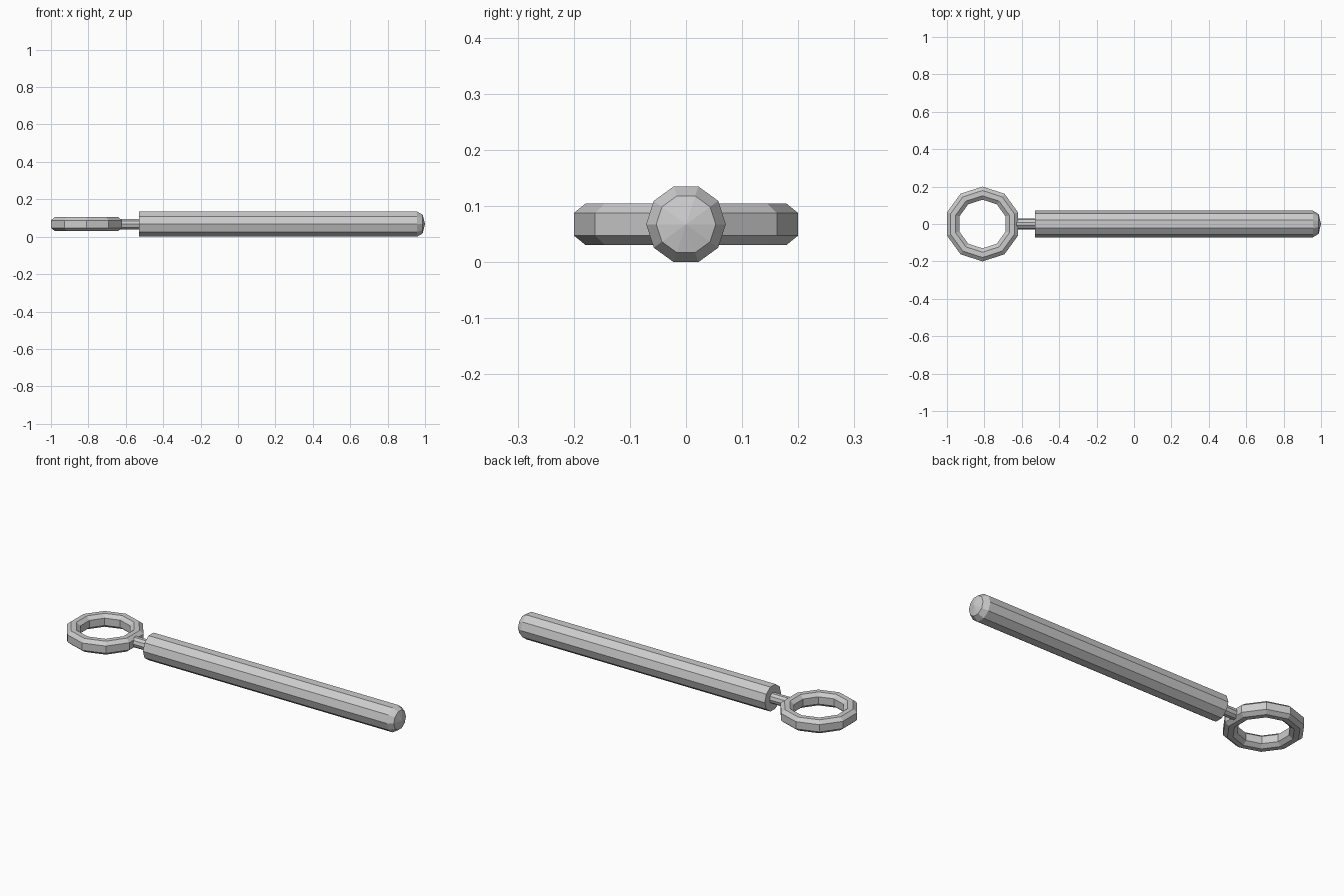
import bpy, math

if "Cube" in bpy.data.objects:
    bpy.data.objects.remove(bpy.data.objects["Cube"])

SIDES = 10
ZC = 0.0675  # height of the long axis


def make_object(name, verts, faces):
    mesh = bpy.data.meshes.new(name)
    mesh.from_pydata(verts, [], faces)
    mesh.validate()
    obj = bpy.data.objects.new(name, mesh)
    bpy.context.collection.objects.link(obj)
    return obj


def lathe_x(name, profile):
    """Revolve (x, radius) points around the long axis; ends close to a point."""
    verts, faces = [], []
    for x, r in profile:
        for i in range(SIDES):
            a = 2 * math.pi * i / SIDES
            verts.append((x, r * math.cos(a), ZC + r * math.sin(a)))
    for k in range(len(profile) - 1):
        for i in range(SIDES):
            j = (i + 1) % SIDES
            b, t = k * SIDES, (k + 1) * SIDES
            faces.append((b + i, b + j, t + j, t + i))
    # end fans
    start, end = len(verts), len(verts) + 1
    verts += [(profile[0][0], 0, ZC), (1.0 if name == "handle" else profile[-1][0], 0, ZC)]
    last = (len(profile) - 1) * SIDES
    for i in range(SIDES):
        j = (i + 1) % SIDES
        faces.append((start, j, i))
        faces.append((end, last + i, last + j))
    return make_object(name, verts, faces)


# handle with a chamfered, slightly domed tip
lathe_x("handle", [(-0.53, 0.071), (0.957, 0.071), (0.987, 0.053)])

# thin neck joining handle and ring
lathe_x("neck", [(-0.65, 0.029), (-0.51, 0.029)])

# ring: ten segments with an eight-sided section, flats facing along x
section = [(0.2, -0.02), (0.2, 0.02), (0.179, 0.037), (0.151, 0.037),
           (0.13, 0.02), (0.13, -0.02), (0.151, -0.037), (0.179, -0.037)]
n = len(section)
verts, faces = [], []
for i in range(SIDES):
    a = math.pi / 2 + 2 * math.pi * i / SIDES
    for r, z in section:
        verts.append((-0.81 + r * math.cos(a), r * math.sin(a), ZC + z))
    for k in range(n):
        m, j = (k + 1) % n, (i + 1) % SIDES
        faces.append((i * n + k, j * n + k, j * n + m, i * n + m))
make_object("ring", verts, faces)
